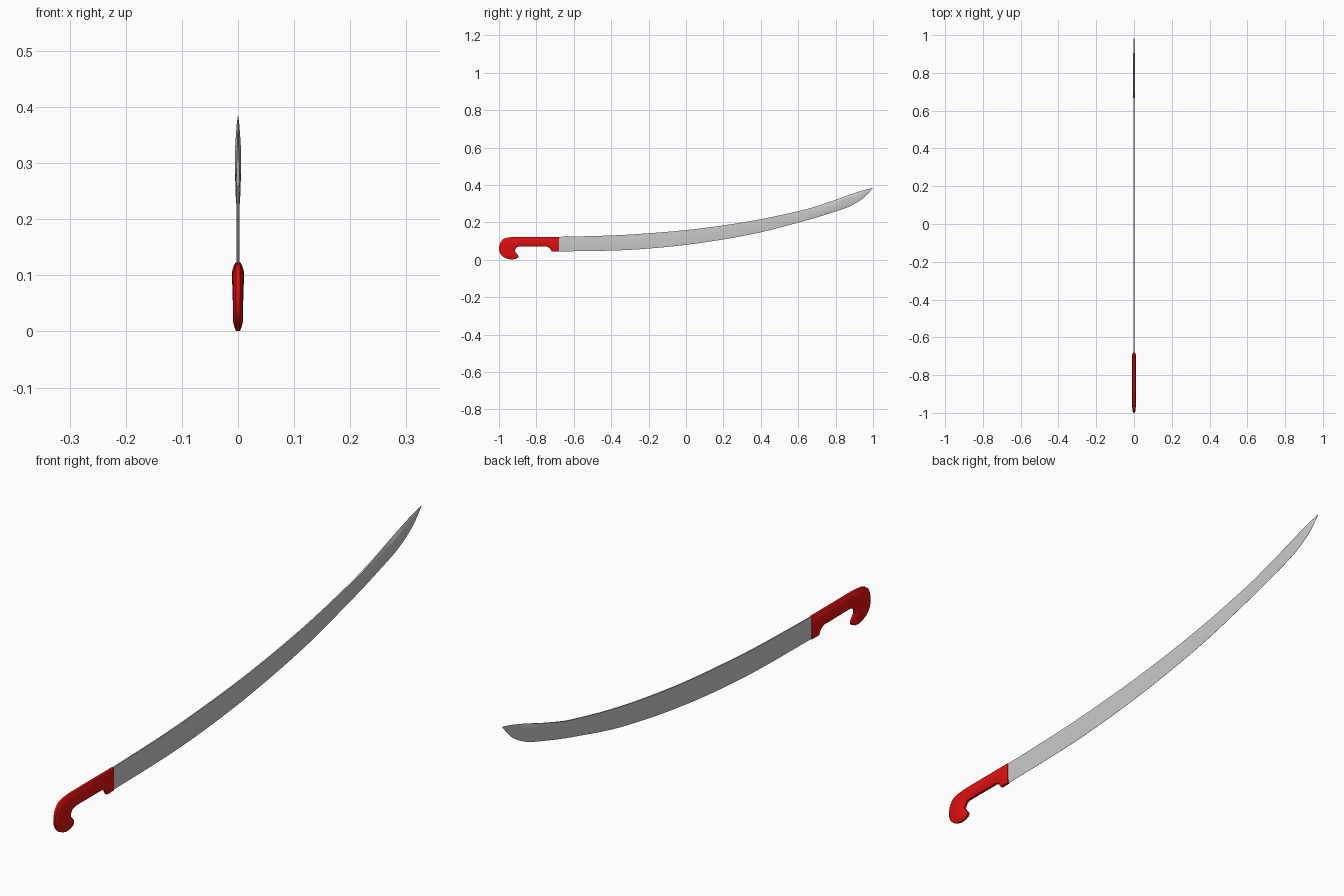
import bpy, bmesh

if "Cube" in bpy.data.objects:
    bpy.data.objects.remove(bpy.data.objects["Cube"])


def lerp_spline(pts, steps):
    # Catmull-Rom through tuples of any size
    out = []
    for i in range(len(pts) - 1):
        p0, p1, p2 = pts[max(i - 1, 0)], pts[i], pts[i + 1]
        p3 = pts[min(i + 2, len(pts) - 1)]
        for s in range(steps):
            t = s / steps
            out.append(tuple(0.5 * (2 * b + (c - a) * t + (2 * a - 5 * b + 4 * c - d) * t * t
                                    + (3 * b - a - 3 * c + d) * t ** 3)
                             for a, b, c, d in zip(p0, p1, p2, p3)))
    out.append(pts[-1])
    return out


def finish(bm, name, angle):
    bmesh.ops.recalc_face_normals(bm, faces=bm.faces)
    mesh = bpy.data.meshes.new(name)
    bm.to_mesh(mesh)
    bm.free()
    ob = bpy.data.objects.new(name, mesh)
    bpy.context.collection.objects.link(ob)
    bpy.context.view_layer.objects.active = ob
    ob.select_set(True)
    bpy.ops.object.shade_smooth_by_angle(angle=angle)
    ob.select_set(False)
    return ob


# Blade: stations of y, spine z, edge z, shoulder half width, spine half width
stations = [
    (-0.68, 0.123, 0.045, 0.0027, 0.0022),
    (-0.40, 0.130, 0.049, 0.0027, 0.0022),
    (-0.20, 0.142, 0.060, 0.0027, 0.0022),
    (0.00, 0.159, 0.080, 0.0027, 0.0022),
    (0.20, 0.184, 0.109, 0.0027, 0.0022),
    (0.40, 0.217, 0.147, 0.0027, 0.0022),
    (0.60, 0.260, 0.199, 0.0027, 0.0022),
    (0.68, 0.281, 0.221, 0.0043, 0.0030),
    (0.78, 0.314, 0.252, 0.0055, 0.0016),
    (0.86, 0.343, 0.279, 0.0050, 0.0006),
    (0.92, 0.363, 0.310, 0.0036, 0.0004),
    (0.96, 0.375, 0.340, 0.0024, 0.0003),
    (0.997, 0.384, 0.381, 0.0004, 0.0002),
]
bm = bmesh.new()
rings = []
for y, top, low, w, s in lerp_spline(stations, 3):
    h = top - low
    half = [(s, top), (w, top - 0.2 * h), (w * 0.9, top - 0.72 * h), (0.0003, low)]
    section = half + [(-x, z) for x, z in reversed(half)]
    rings.append([bm.verts.new((x, y, z)) for x, z in section])
for a, b in zip(rings, rings[1:]):
    for i in range(8):
        j = (i + 1) % 8
        bm.faces.new((a[i], a[j], b[j], b[i]))
bm.faces.new(rings[0])
bm.faces.new(rings[-1])
finish(bm, "blade", 0.35)

# Handle: side outline with curled pommel, bevelled towards each face
curl = lerp_spline([
    (-0.745, 0.071), (-0.82, 0.071), (-0.89, 0.071), (-0.909, 0.062), (-0.915, 0.046),
    (-0.899, 0.026), (-0.900, 0.010), (-0.935, 0.001), (-0.975, 0.014), (-0.996, 0.040),
    (-0.999, 0.070), (-0.985, 0.104), (-0.955, 0.119), (-0.90, 0.123)], 2)
outline = [(-0.68, 0.123), (-0.68, 0.045), (-0.718, 0.045), (-0.728, 0.062)] + curl
bm = bmesh.new()
sides = {}
for sx in (-1, 1):
    sides[sx] = [bm.verts.new((sx * 0.0045, y, z)) for y, z in outline]
n = len(outline)
for i in range(n):
    j = (i + 1) % n
    bm.faces.new((sides[-1][i], sides[-1][j], sides[1][j], sides[1][i]))
for sx in (-1, 1):
    face = bm.faces.new(sides[sx])
    face.normal_update()
    for width, x in ((0.007, 0.0080), (0.009, 0.0105)):
        bmesh.ops.inset_region(bm, faces=[face], thickness=width, use_even_offset=True)
        for v in face.verts:
            v.co.x = sx * x
    bmesh.ops.triangulate(bm, faces=[face])
# slimmer at the pommel and at the blade end
for v in bm.verts:
    if v.co.y < -0.90:
        v.co.x *= 1 - 1.5 * (-0.90 - v.co.y)
    v.co.x *= 0.85 + 0.15 * min(1, max(0, v.co.z / 0.1))
handle = finish(bm, "handle", 0.6)

red = bpy.data.materials.new("handle_red")
red.diffuse_color = (0.75, 0.005, 0.005, 1)
red.use_nodes = True
red.node_tree.nodes["Principled BSDF"].inputs["Base Color"].default_value = red.diffuse_color
handle.data.materials.append(red)
